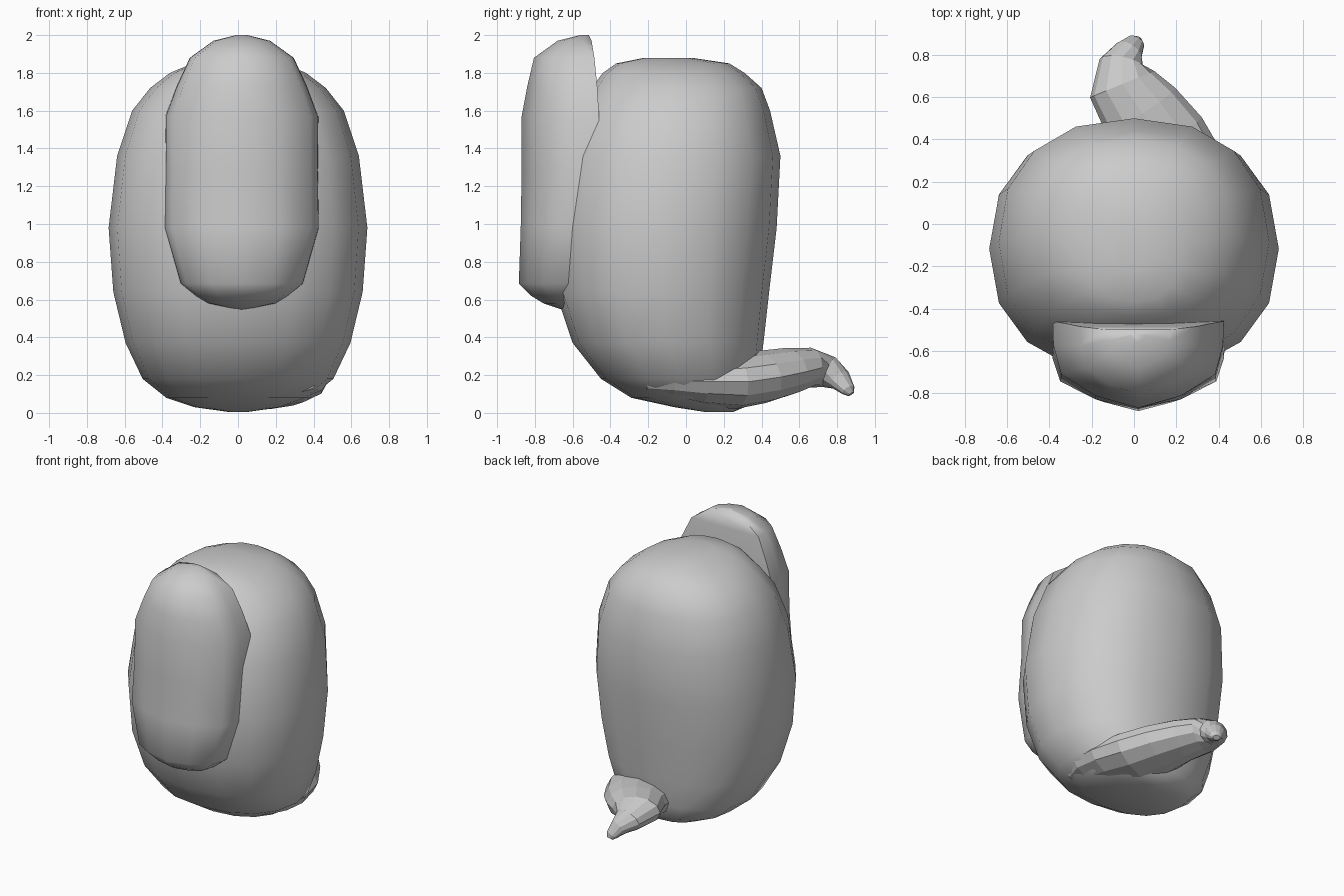
import bpy, bmesh, math
from mathutils import Vector

if "Cube" in bpy.data.objects:
    bpy.data.objects.remove(bpy.data.objects["Cube"], do_unlink=True)

grey = bpy.data.materials.new("plain grey")
grey.use_nodes = True
GREY = (0.6, 0.6, 0.6, 1)
grey.diffuse_color = GREY
grey.node_tree.nodes["Principled BSDF"].inputs["Base Color"].default_value = GREY


def loft(name, rings, smooth_angle=None):
    """Skin closed rings of equal length and cap both ends."""
    bm = bmesh.new()
    rows = [[bm.verts.new(p) for p in ring] for ring in rings]
    n = len(rows[0])
    for a, b in zip(rows, rows[1:]):
        for i in range(n):
            j = (i + 1) % n
            bm.faces.new((a[i], a[j], b[j], b[i]))
    bm.faces.new(rows[0][::-1])
    bm.faces.new(rows[-1])
    bmesh.ops.recalc_face_normals(bm, faces=bm.faces)
    mesh = bpy.data.meshes.new(name)
    bm.to_mesh(mesh)
    bm.free()
    mesh.materials.append(grey)
    ob = bpy.data.objects.new(name, mesh)
    bpy.context.collection.objects.link(ob)
    if smooth_angle:
        bpy.ops.object.select_all(action='DESELECT')
        ob.select_set(True)
        bpy.context.view_layer.objects.active = ob
        bpy.ops.object.shade_smooth_by_angle(angle=math.radians(smooth_angle))
    return ob


# Egg-shaped body: height, half width, front y, back y
BODY = [(0.005, 0.05, 0.10, 0.25), (0.03, 0.23, -0.06, 0.31), (0.08, 0.38, -0.29, 0.36),
        (0.18, 0.505, -0.45, 0.385), (0.37, 0.595, -0.60, 0.41), (0.64, 0.66, -0.69, 0.44),
        (0.98, 0.685, -0.715, 0.48), (1.36, 0.64, -0.67, 0.50), (1.60, 0.56, -0.58, 0.445),
        (1.72, 0.465, -0.50, 0.40), (1.80, 0.36, -0.44, 0.31), (1.85, 0.24, -0.37, 0.23),
        (1.88, 0.11, -0.22, 0.03)]
SIDES = 16


def body_ring(z, w, front, back):
    mid, ry = (front + back) / 2, (back - front) / 2
    ring = []
    for k in range(SIDES):
        a = math.tau * k / SIDES
        c, s = math.cos(a), math.sin(a)
        ring.append((w * math.copysign(abs(c) ** 0.88, c),
                     mid + ry * math.copysign(abs(s) ** 0.88, s), z))
    return ring


loft("body", [body_ring(*r) for r in BODY], 60)

# Bulging face plate: height, half width, front y, back y
PLATE = [(0.545, 0.02, -0.65, -0.60), (0.58, 0.18, -0.755, -0.60), (0.62, 0.245, -0.82, -0.59),
         (0.685, 0.325, -0.885, -0.58), (0.98, 0.41, -0.875, -0.54), (1.28, 0.405, -0.87, -0.48),
         (1.57, 0.405, -0.87, -0.46), (1.73, 0.345, -0.84, -0.47), (1.88, 0.275, -0.805, -0.485),
         (1.97, 0.15, -0.68, -0.50), (2.0, 0.03, -0.56, -0.515)]
# Cross-section from back edge to front ridge: share of width, share of depth
HALF = [(1, 0), (0.99, 0.28), (0.9, 0.61), (0.5, 0.86)]
SECTION = HALF + [(0, 1)] + [(-u, v) for u, v in reversed(HALF)]
loft("face_plate", [[(0.02 + u * w, back + v * (front - back), z) for u, v in SECTION]
                    for z, w, front, back in PLATE], 75)

# Faceted tail, its broad root sunk in the body: x, y, z, horizontal radius, vertical radius
TAIL = [(0.24, -0.22, 0.16, 0.18, 0.06), (0.23, -0.08, 0.17, 0.25, 0.10),
        (0.215, 0.08, 0.165, 0.265, 0.125), (0.175, 0.25, 0.165, 0.26, 0.145),
        (0.11, 0.40, 0.19, 0.235, 0.14), (0.03, 0.54, 0.22, 0.195, 0.125),
        (-0.055, 0.66, 0.24, 0.165, 0.105), (-0.06, 0.76, 0.215, 0.105, 0.085),
        (-0.025, 0.815, 0.175, 0.07, 0.06), (0.008, 0.86, 0.12, 0.045, 0.035),
        (0.012, 0.875, 0.1, 0.025, 0.018)]
centres = [Vector(r[:3]) for r in TAIL]
tail_rings = []
for i, (x, y, z, rh, rv) in enumerate(TAIL):
    along = (centres[min(i + 1, len(TAIL) - 1)] - centres[max(i - 1, 0)]).normalized()
    side = along.cross(Vector((0, 0, 1))).normalized()
    up = side.cross(along)
    tail_rings.append([centres[i] + side * rh * math.cos(math.tau * k / 12)
                       + up * rv * math.sin(math.tau * k / 12) for k in range(12)])
loft("tail", tail_rings)
